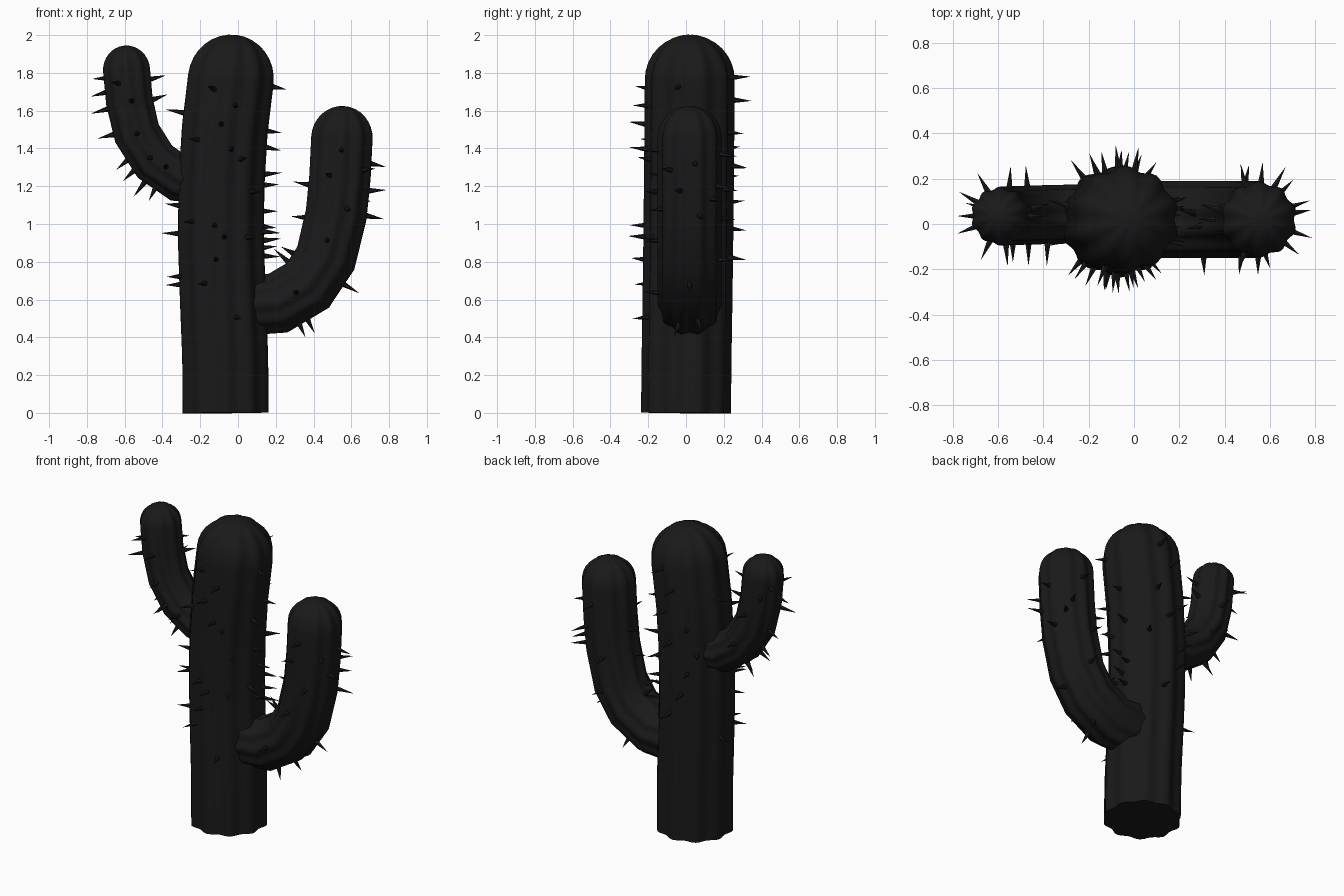
import bpy, bmesh, math, random
from mathutils import Vector

if "Cube" in bpy.data.objects:
    bpy.data.objects.remove(bpy.data.objects["Cube"])

random.seed(4)
RIBS, SUB = 10, 6
dark = bpy.data.materials.new("dark")
dark.diffuse_color = (0.01, 0.01, 0.01, 1)
dark.use_nodes = True
dark.node_tree.nodes["Principled BSDF"].inputs["Base Color"].default_value = dark.diffuse_color


def rib(angle):
    # ridged cross-section with a ridge facing front and back
    return 1 - 0.045 * (1 - math.cos(RIBS * (angle - math.pi / 2)))


def frames(path):
    out = []
    for i, p in enumerate(path):
        t = (path[min(i + 1, len(path) - 1)] - path[max(i - 1, 0)]).normalized()
        n1 = Vector((0, 1, 0)).cross(t).normalized()
        out.append((p, t, n1, t.cross(n1)))
    return out


def finish(bm, name):
    bmesh.ops.recalc_face_normals(bm, faces=bm.faces)
    me = bpy.data.meshes.new(name)
    bm.to_mesh(me)
    bm.free()
    me.materials.append(dark)
    ob = bpy.data.objects.new(name, me)
    bpy.context.collection.objects.link(ob)
    bpy.ops.object.select_all(action='DESELECT')
    bpy.context.view_layer.objects.active = ob
    ob.select_set(True)
    bpy.ops.object.shade_smooth_by_angle(angle=math.radians(40))


def stem(name, pts, r):
    # ribbed tube along a path, closed by a dome
    fr = frames([Vector(p) for p in pts])
    rings = [(p, r, n1, n2) for p, t, n1, n2 in fr]
    p, t, n1, n2 = fr[-1]
    for k in range(1, 8):
        a = k * math.pi / 16
        rings.append((p + t * r * math.sin(a), r * math.cos(a), n1, n2))
    bm = bmesh.new()
    n = RIBS * SUB
    loops = []
    for c, rad, u, v in rings:
        loops.append([bm.verts.new(c + rad * rib(a) * (u * math.cos(a) + v * math.sin(a)))
                      for a in (2 * math.pi * j / n for j in range(n))])
    for A, B in zip(loops, loops[1:]):
        for j in range(n):
            bm.faces.new((A[j], A[(j + 1) % n], B[(j + 1) % n], B[j]))
    bm.faces.new(loops[0][::-1])
    tip = bm.verts.new(p + t * r)
    for j in range(n):
        bm.faces.new((loops[-1][j], loops[-1][(j + 1) % n], tip))
    finish(bm, name)
    return fr, r


def spines(name, stem_data, spots):
    # small cones at (position along path, angle around it)
    fr, r = stem_data
    bm = bmesh.new()
    for s, deg in spots:
        i = min(int(s), len(fr) - 2)
        f = s - i
        a = math.radians(deg)
        c, t, u, v = [x.lerp(y, f) for x, y in zip(fr[i], fr[i + 1])]
        d = (u * math.cos(a) + v * math.sin(a)).normalized()
        base = c + d * (r * rib(a) - 0.02)
        d = (d + t * random.uniform(-0.15, 0.15)).normalized()
        h = random.uniform(0.09, 0.12)
        m = d.to_track_quat('Z', 'Y').to_matrix().to_4x4()
        m.translation = base + d * h / 2
        bmesh.ops.create_cone(bm, cap_ends=True, segments=6, radius1=0.018,
                              radius2=0.0005, depth=h, matrix=m)
    finish(bm, name)


trunk = stem("trunk", [(-.065, 0, 0), (-.068, .003, .3), (-.08, .008, .6), (-.09, .012, .9),
                       (-.088, .015, 1.2), (-.07, .018, 1.5), (-.038, .02, 1.765)], .238)
right = stem("right_arm", [(.07, .02, .575), (.21, .02, .58), (.37, .02, .675), (.465, .02, .82),
                           (.52, .02, 1.05), (.54, .02, 1.25), (.55, .02, 1.455)], .17)
left = stem("left_arm", [(-.2, .045, 1.235), (-.31, .043, 1.24), (-.44, .04, 1.33), (-.535, .037, 1.48),
                         (-.575, .035, 1.65), (-.59, .035, 1.815)], .13)

# trunk spines, height and angle: right, left, front, back
zs = {
    0: [(1.77, -15), (1.5, 10), (1.41, -18), (1.26, 18), (1.2, -12), (1.06, 5), (.98, 20), (.95, -20), (.9, 12), (.86, -5), (.82, 18)],
    180: [(1.56, -15), (1.08, 18), (.94, 10), (.68, -18), (.72, 20)],
    270: [(1.71, -22), (1.63, 10), (1.51, -5), (1.38, 10), (.98, -8), (.92, 4), (.92, 36), (.8, -7), (.5, 18), (.68, -25),
          (1.42, -36), (1.33, 25), (1.0, -40), (1.16, 42)],
    90: [(1.66, 5), (1.48, -20), (1.38, 22), (1.3, -5), (1.23, 36), (1.18, -36), (.97, 10), (.82, -12), (1.1, 20), (1.8, -10)],
}
spines("trunk_spines", trunk, [(z / .297, base + d) for base, L in zs.items() for z, d in L])
spines("right_arm_spines", right, [
    (5.4, 10), (4.7, -18), (4.1, 18), (2.6, 0), (1.5, 15), (1.3, -20), (2.1, 170), (2.6, 190), (3.8, 180), (4.7, 165),
    (5.7, 270), (5, 250), (4.2, 290), (3.4, 265), (1.6, 270), (5.6, 85), (4.8, 60), (3.9, 100), (3, 80), (5.2, 320), (4.5, 45)])
spines("left_arm_spines", left, [
    (4.4, 180), (3.9, 200), (3.2, 165), (2.5, 180), (2.2, 195), (1.8, 170), (1.5, 200), (4.6, 0), (3.9, 15),
    (4.6, 245), (4, 275), (3, 270), (2.2, 265), (1.6, 275), (4.5, 120), (3.6, 85), (2.3, 90), (4.8, 150)])
